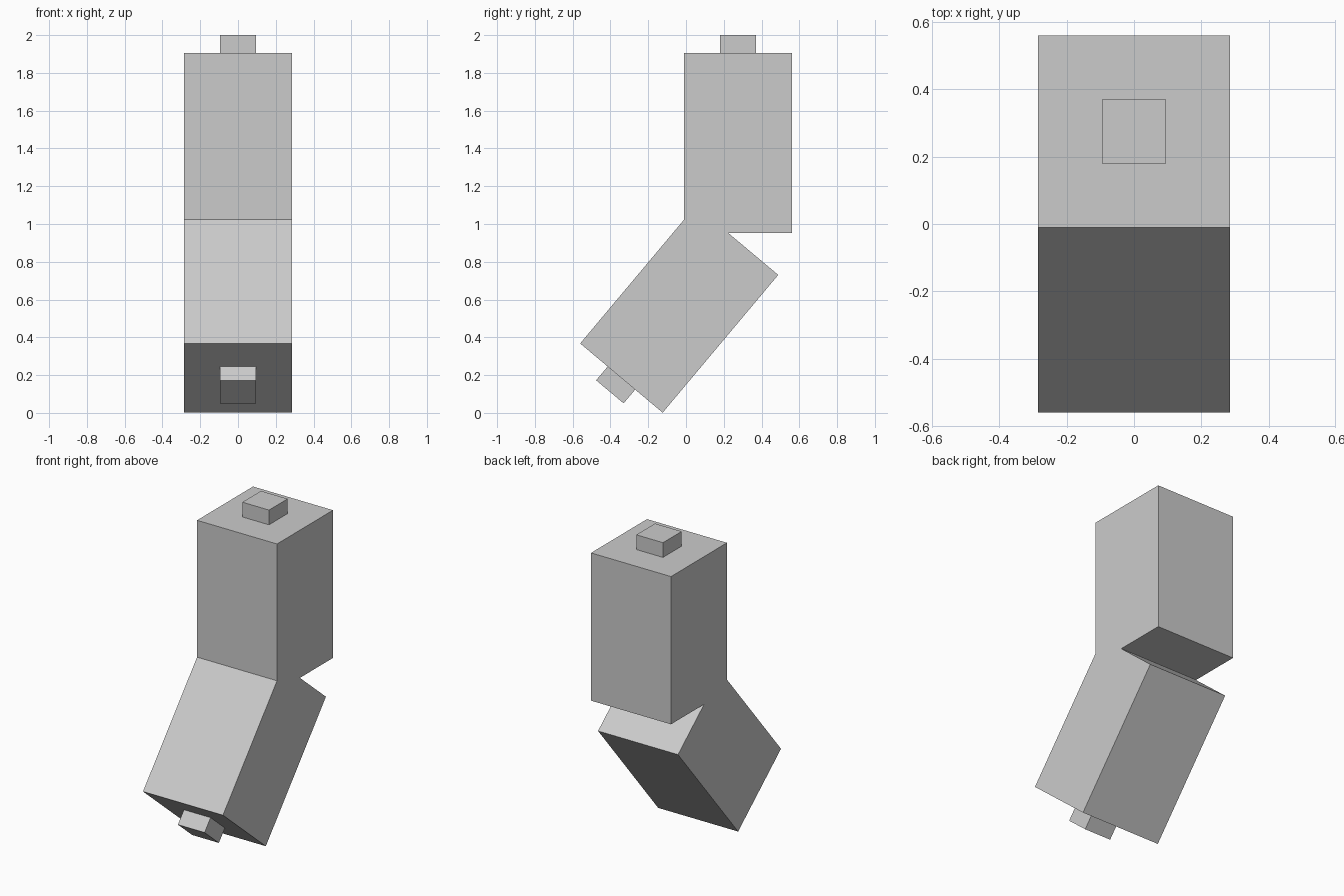
import bpy
import math
from mathutils import Matrix, Vector

cube = bpy.data.objects.get("Cube")
if cube:
    bpy.data.objects.remove(cube, do_unlink=True)

# Single flat grey
GREY = (0.6, 0.6, 0.6, 1.0)
grey = bpy.data.materials.new("light_grey")
grey.use_nodes = True
grey.diffuse_color = GREY
grey.node_tree.nodes["Principled BSDF"].inputs["Base Color"].default_value = GREY

WIDTH, LENGTH = 0.57, 0.952   # limb segment
PEG, PEG_OUT = 0.19, 0.095    # square peg and how far it stands out


def block(name, size, frame, offset=0.0):
    """Box of the given size, moved along the frame's own z axis."""
    bpy.ops.mesh.primitive_cube_add(size=1)
    ob = bpy.context.object
    ob.name = name
    ob.data.transform(Matrix.Diagonal((*size, 1)))
    ob.matrix_world = frame @ Matrix.Translation((0, 0, offset))
    ob.data.materials.append(grey)
    return ob


def segment(name, centre, tilt, end):
    """Square limb segment with a peg at its upper (+1) or lower (-1) end."""
    frame = Matrix.Translation(Vector(centre)) @ Matrix.Rotation(tilt, 4, 'X')
    block(name, (WIDTH, WIDTH, LENGTH), frame)
    block(name + "_peg", (PEG, PEG, PEG_OUT), frame,
          end * (LENGTH + PEG_OUT) / 2)


# Upright upper segment, and the lower one swung forward at the joint
segment("upper_segment", (0, 0.275, 1.429), 0.0, 1)
segment("lower_segment", (0, -0.036, 0.549), math.radians(-40), -1)
